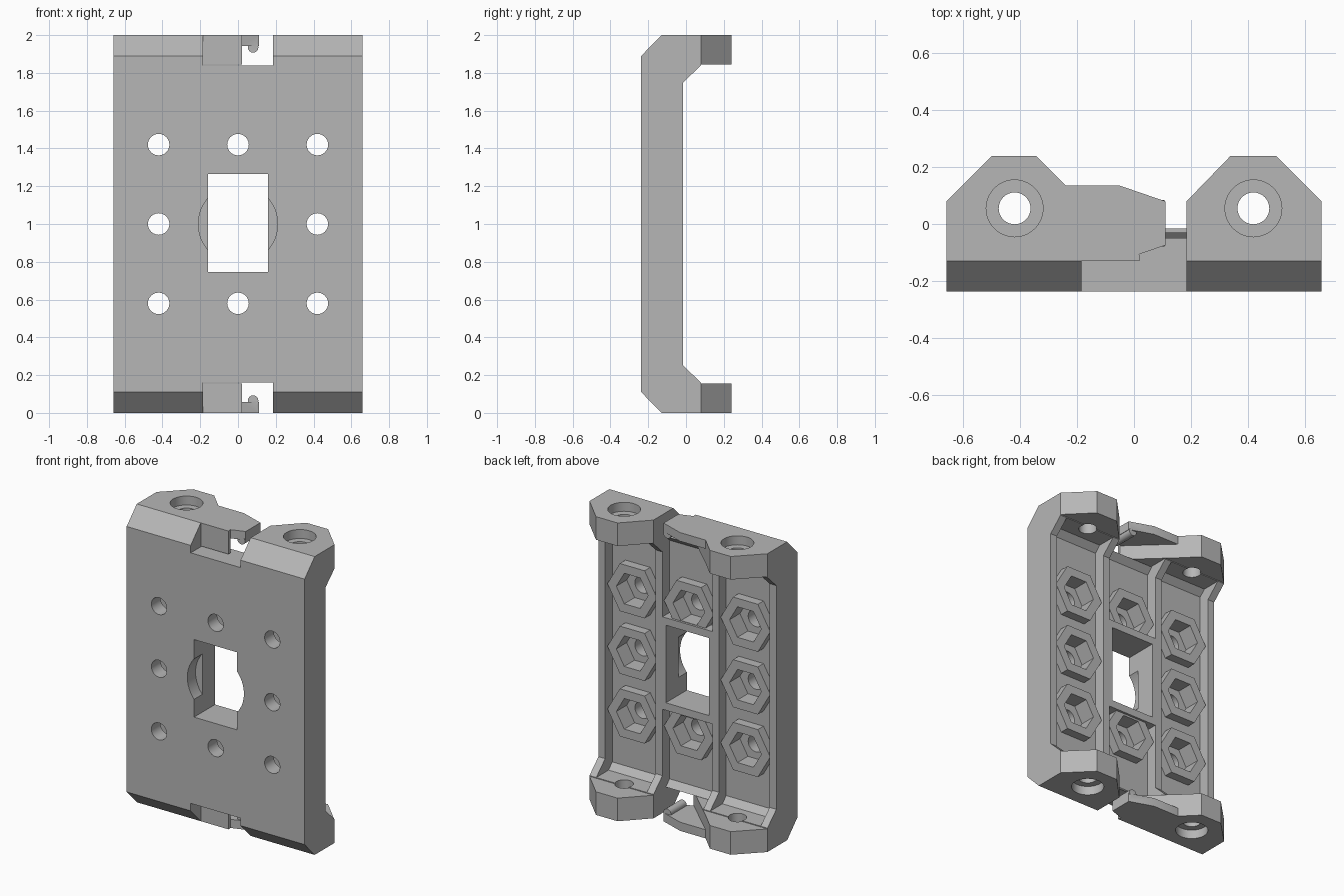
import bpy, bmesh, math
from mathutils import Vector

cube = bpy.data.objects.get("Cube")
if cube:
    bpy.data.objects.remove(cube, do_unlink=True)

grey = bpy.data.materials.new("plain grey")
grey.use_nodes = True
grey.diffuse_color = (0.47, 0.47, 0.47, 1)
grey.node_tree.nodes["Principled BSDF"].inputs["Base Color"].default_value = (0.47, 0.47, 0.47, 1)


def prism(name, points, axis, low, high):
    """Extrude a 2D outline along an axis; the outline uses the other two axes in order."""
    def place(a, b, depth):
        return Vector({"x": (depth, a, b), "y": (a, depth, b), "z": (a, b, depth)}[axis])
    bm = bmesh.new()
    face = bm.faces.new([bm.verts.new(place(a, b, low)) for a, b in points])
    new = bmesh.ops.extrude_face_region(bm, geom=[face])["geom"]
    shift = place(0, 0, high - low)
    bmesh.ops.translate(bm, vec=shift, verts=[v for v in new if isinstance(v, bmesh.types.BMVert)])
    bmesh.ops.recalc_face_normals(bm, faces=bm.faces)
    mesh = bpy.data.meshes.new(name)
    bm.to_mesh(mesh)
    bm.free()
    obj = bpy.data.objects.new(name, mesh)
    bpy.context.scene.collection.objects.link(obj)
    mesh.materials.append(grey)
    return obj


def ring(a, b, radius, sides):
    return [(a + radius * math.cos(math.tau * i / sides),
             b + radius * math.sin(math.tau * i / sides)) for i in range(sides)]


def box(a0, a1, b0, b1):
    return [(a0, b0), (a1, b0), (a1, b1), (a0, b1)]


def mirrored(points):
    """Complete a side profile by reflecting it about mid height."""
    return points + [(y, 2 - z) for y, z in reversed(points)]


def combine(tool, operation):
    tool.hide_render = True
    mod = body.modifiers.new("combine", "BOOLEAN")
    mod.operation = operation
    mod.solver = "EXACT"
    mod.object = tool
    bpy.ops.object.select_all(action="DESELECT")
    bpy.context.view_layer.objects.active = body
    body.select_set(True)
    bpy.ops.object.modifier_apply(modifier=mod.name)
    bpy.data.objects.remove(tool, do_unlink=True)


def add(*args):
    combine(prism(*args), "UNION")


def cut(*args):
    combine(prism(*args), "DIFFERENCE")


def slab(z0, z1, top):
    return (2 - z1, 2 - z0) if top else (z0, z1)


# Chamfered plate
body = prism("mounting_plate", mirrored(
    [(-0.015, 0.25), (0.08, 0.16), (0.08, 0), (-0.13, 0), (-0.237, 0.11)]), "x", -0.66, 0.66)

# Back channels leave side rails and two inner ribs
channel = mirrored([(0.4, 0.16), (-0.05, 0.16), (-0.09, 0.2)])
for x0, x1 in ((-0.61, -0.235), (-0.185, 0.185), (0.235, 0.61)):
    cut("channel", channel, "x", x0, x1)

# End notches, lugs and latch arms
right_lug = [(0.185, -0.1), (0.66, -0.1), (0.66, 0.08), (0.5, 0.24), (0.34, 0.24), (0.185, 0.08)]
left_lug = [(-0.66, -0.1), (-0.185, -0.1), (-0.185, 0.08), (-0.24, 0.135),
            (-0.345, 0.24), (-0.5, 0.24), (-0.66, 0.08)]
arm = [(-0.3, -0.13), (-0.05, -0.13), (0.11, -0.075), (0.11, 0.08), (-0.05, 0.135), (-0.3, 0.135)]
arm_root = [(-0.3, -0.13), (0.02, -0.13), (0.02, -0.11), (-0.24, 0.135), (-0.3, 0.135)]
for top in (False, True):
    cut("notch", box(-0.185, 0.185, -0.4, 0.4), "z", *slab(-0.1, 0.16, top))
    add("right_lug", right_lug, "z", *slab(0, 0.155, top))
    add("left_lug", left_lug, "z", *slab(0, 0.155, top))
    add("latch_root", arm_root, "z", *slab(0, 0.155, top))
    add("latch_arm", arm, "z", *slab(0, 0.058, top))
    bead_z = 1.935 if top else 0.065
    add("latch_bead", ring(0.08, bead_z, 0.028, 16), "y", -0.08, 0.085)
    # Screw holes with counterbores
    for x in (-0.42, 0.42):
        cut("screw_hole", ring(x, 0.055, 0.056, 32), "z", *slab(-0.1, 0.3, top))
        cut("counterbore", ring(x, 0.055, 0.1, 40), "z", *slab(-0.1, 0.06, top))

# Hexagonal nut bosses, pockets and through holes
spots = [(x, z) for x in (-0.42, 0, 0.42) for z in (0.58, 1, 1.42) if (x, z) != (0, 1)]
for x, z in spots:
    add("nut_boss", ring(x, z, 0.184, 6), "y", -0.15, -0.03)
add("window_frame", box(-0.2, 0.2, 0.695, 1.315), "y", -0.2, -0.015)
for x, z in spots:
    cut("nut_pocket", ring(x, z, 0.118, 6), "y", -0.14, 0.1)
    cut("bolt_hole", ring(x, z, 0.057, 24), "y", -0.4, 0.1)

# Window with a round front relief
cut("window", box(-0.16, 0.16, 0.745, 1.265), "y", -0.4, 0.1)
cut("round_relief", ring(0, 1, 0.21, 48), "y", -0.4, -0.15)

body.data.materials.clear()
body.data.materials.append(grey)
for poly in body.data.polygons:
    poly.material_index = 0
bpy.ops.object.select_all(action="DESELECT")
body.select_set(True)
bpy.context.view_layer.objects.active = body
bpy.ops.object.shade_smooth_by_angle(angle=math.radians(25))
